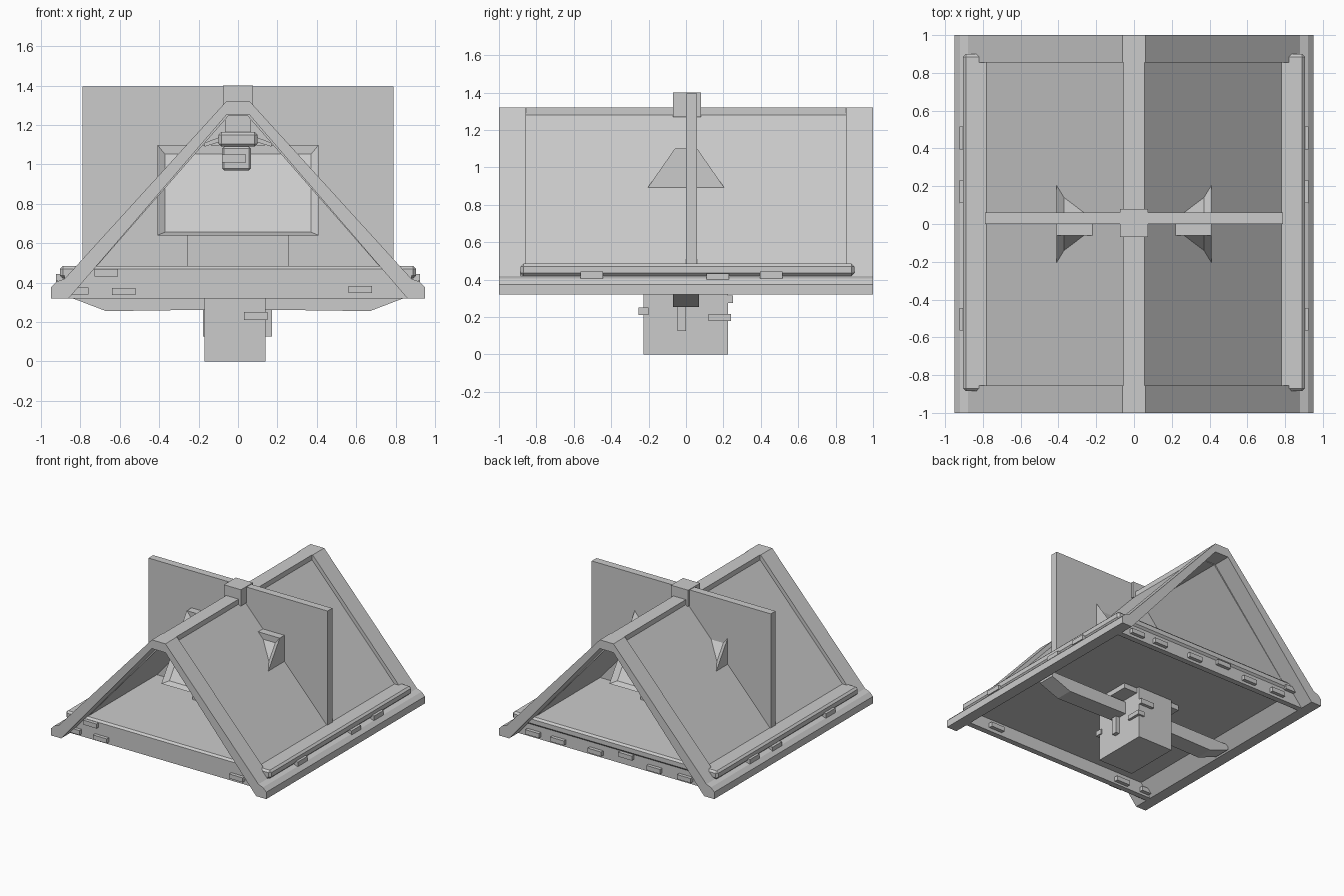
import bpy, bmesh
from mathutils import Vector

if "Cube" in bpy.data.objects:
    bpy.data.objects.remove(bpy.data.objects["Cube"])


def finish(name, bm, bevel=0.0):
    bmesh.ops.recalc_face_normals(bm, faces=bm.faces[:])
    me = bpy.data.meshes.new(name)
    bm.to_mesh(me)
    bm.free()
    ob = bpy.data.objects.new(name, me)
    bpy.context.collection.objects.link(ob)
    if bevel:
        m = ob.modifiers.new("bevel", 'BEVEL')
        m.width = bevel
        m.segments = 1
    return ob


def box(name, x0, x1, y0, y1, z0, z1, bevel=0.0):
    bm = bmesh.new()
    bmesh.ops.create_cube(bm, size=1)
    for v in bm.verts:
        v.co = Vector(((x0 + x1) / 2 + v.co.x * (x1 - x0),
                       (y0 + y1) / 2 + v.co.y * (y1 - y0),
                       (z0 + z1) / 2 + v.co.z * (z1 - z0)))
    return finish(name, bm, bevel)


def prism(pts, axis, a, b):
    """Extrude a 2D outline along x (outline in y,z) or y (outline in x,z)."""
    bm = bmesh.new()
    if axis == 'X':
        vs = [bm.verts.new((a, p, q)) for p, q in pts]
        d = (b - a, 0, 0)
    else:
        vs = [bm.verts.new((p, a, q)) for p, q in pts]
        d = (0, b - a, 0)
    f = bm.faces.new(vs)
    r = bmesh.ops.extrude_face_region(bm, geom=[f])
    bmesh.ops.translate(bm, vec=d, verts=[v for v in r['geom'] if isinstance(v, bmesh.types.BMVert)])
    bmesh.ops.recalc_face_normals(bm, faces=bm.faces[:])
    return bm


def mirrored(half):
    return half + [(-x, z) for x, z in reversed(half)]


# Roof: raised gable frames at both ends, recessed panels between
outer = [(.06, 1.32), (.88, .42), (.92, .405), (.95, .375), (.95, .32), (.86, .32), (.06, 1.25)]
middle = [(.055, 1.32), (.055, 1.28), (.805, .46), (.845, .46), (.88, .42), (.92, .405),
          (.95, .375), (.95, .32), (.86, .32), (.05, 1.245)]
for name, y0, y1 in (("front_gable_frame", -1, -.855), ("back_gable_frame", .855, 1)):
    finish(name, prism(mirrored(outer), 'Y', y0, y1))
finish("roof_panels", prism(mirrored(middle), 'Y', -.855, .855))

# Ridge block and the tall cross fin
box("ridge_block", -.075, .075, -.07, .08, 1.27, 1.40)
box("cross_fin", -.79, .79, 0, .06, .45, 1.395)

# Floor slab with cut corners, and end walls below it
slab = box("floor_slab", -.905, .905, -.885, .9, .42, .485, .015)
for s, n in ((-1, "front"), (1, "back")):
    box(n + "_wall", -.88, .88, min(s * .84, s * .885), max(s * .84, s * .885), .32, .47)

# Joint tabs through the walls
front_tabs = [(-.67, .45), (-.58, .355), (.62, .365), (-.82, .357)]
back_tabs = [(.72, .36), (.50, .36), (.17, .36), (-.10, .40), (-.35, .36), (-.62, .36), (-.75, .43)]
for s, tabs in ((-1, front_tabs), (1, back_tabs)):
    for x, z in tabs:
        y0, y1 = sorted((s * .81, s * .912))
        box("end_tab", x - .06, x + .06, y0, y1, z - .018, z + .018)
for s in (-1, 1):
    for y, z in ((-.505, .425), (.17, .415), (.455, .425)):
        x0, x1 = sorted((s * .84, s * .925))
        box("side_tab", x0, x1, y - .06, y + .06, z - .018, z + .018)

# Double-sided sloping display with recessed faces
bm = prism([(-.06, 1.1), (.06, 1.1), (.38, .64), (-.38, .64)], 'X', -.41, .41)
bm.normal_update()
slopes = [f for f in bm.faces if abs(f.normal.y) > .5]
for f in slopes:
    bmesh.ops.inset_individual(bm, faces=[f], thickness=.055, depth=0)
    bmesh.ops.translate(bm, vec=f.normal * -.028, verts=f.verts[:])
finish("sloping_display", bm)
box("display_pedestal", -.26, .26, -.2, .2, .38, .645)

# Lamp hanging below the ridge
box("lamp_mount", -.065, .065, -.3, -.14, 1.16, 1.25)
box("lamp_body", -.1, .1, -.33, -.12, 1.09, 1.165, .015)
box("lamp_lower", -.08, .065, -.3, -.15, .97, 1.09, .01)
box("lamp_tab", -.08, .04, -.33, -.29, 1.01, 1.05)
for s in (-1, 1):
    finish("lamp_arm", prism([(s * .09, 1.14), (s * .17, 1.11), (s * .17, 1.09), (s * .09, 1.115)],
                             'Y', -.26, -.2))

# Cross beam under the floor
finish("cross_beam", prism([(-.84, .32), (-.67, .255), (-.15, .262), (.15, .262), (.67, .255),
                            (.84, .32), (.84, .36), (-.84, .36)], 'Y', -.07, .07))

# Base post with small fittings
box("base_post", -.17, .14, -.228, .225, 0, .43)
for x0, x1 in ((.13, .172), (-.178, -.16)):
    box("post_rib", x0, x1, -.045, 0, .125, .3)
box("post_front_tab", .03, .15, -.255, -.2, .21, .25)
box("post_side_tab", .1, .16, .12, .24, .18, .215)
box("post_back_tab", .02, .14, .185, .25, .275, .315)
